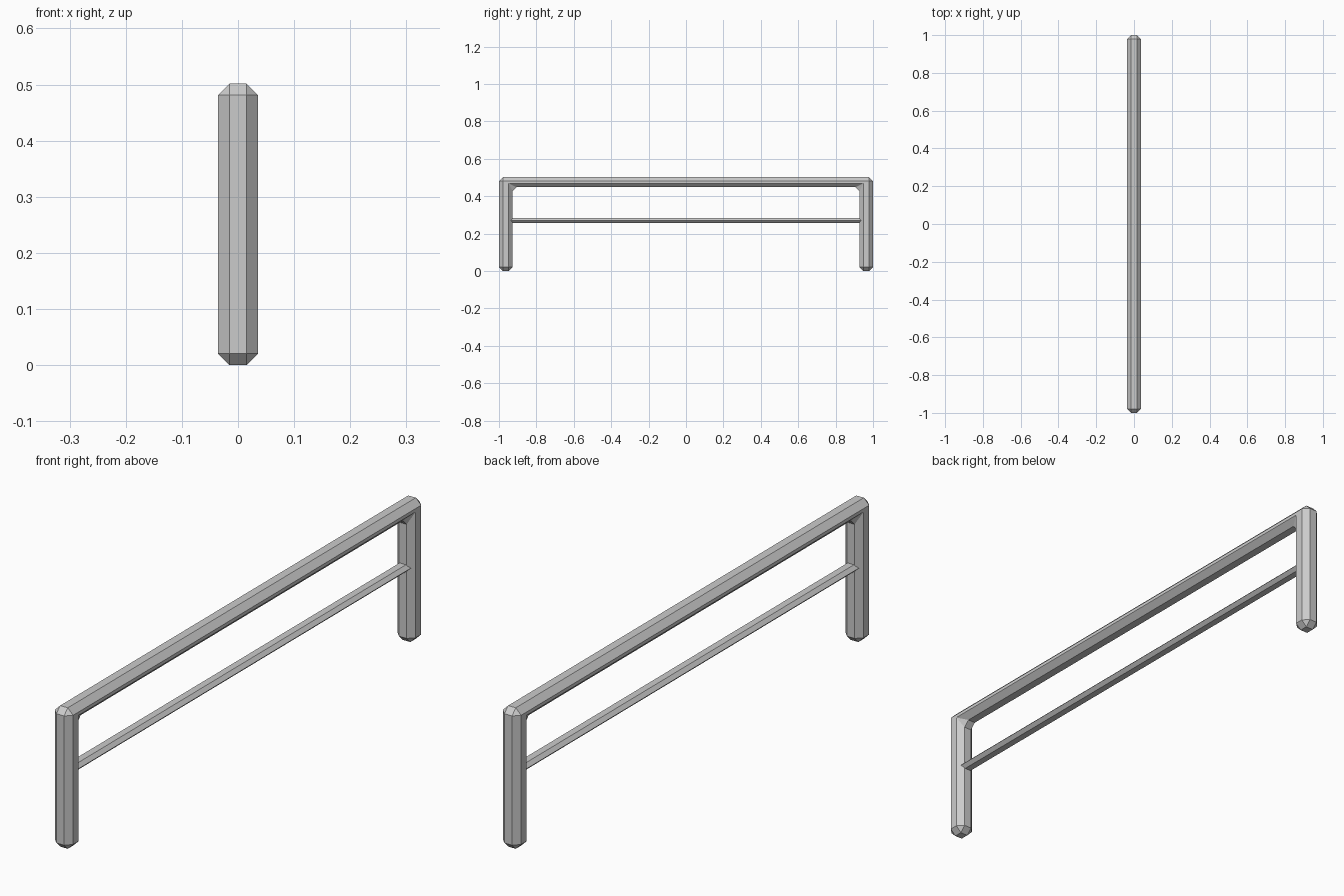
import bpy, bmesh

if "Cube" in bpy.data.objects:
    bpy.data.objects.remove(bpy.data.objects["Cube"])


def prism(name, profile, half_width, bevel, edges=None):
    """Extrude a (y, z) outline along x and chamfer its edges."""
    bm = bmesh.new()
    face = bm.faces.new([bm.verts.new((-half_width, y, z)) for y, z in profile])
    new = bmesh.ops.extrude_face_region(bm, geom=[face])["geom"]
    for v in new:
        if isinstance(v, bmesh.types.BMVert):
            v.co.x = half_width
    bmesh.ops.recalc_face_normals(bm, faces=bm.faces)
    me = bpy.data.meshes.new(name)
    bm.to_mesh(me)
    bm.free()
    ob = bpy.data.objects.new(name, me)
    bpy.context.collection.objects.link(ob)
    mod = ob.modifiers.new("chamfer", "BEVEL")
    mod.width = bevel
    mod.segments = 1
    mod.limit_method = 'NONE'
    return ob


# U-shaped frame: two legs and the top bar in one chamfered piece
top, under, inner = 0.502, 0.448, 0.927
half_outline = [(1, 0), (1, top)]
prism("frame",
      [(-1, 0), (-inner, 0), (-inner, under), (inner, under),
       (inner, 0)] + half_outline + [(-1, top)],
      0.036, 0.021)

# Flat cross rail, chamfered to a hexagonal section, ends sunk into the legs
hx, hz, mid = 0.025, 0.0125, 0.27
bm = bmesh.new()
section = [(-hx, 0), (-hx / 2, -hz), (hx / 2, -hz), (hx, 0), (hx / 2, hz), (-hx / 2, hz)]
cap = bm.faces.new([bm.verts.new((x, -0.95, mid + z)) for x, z in section])
ext = bmesh.ops.extrude_face_region(bm, geom=[cap])["geom"]
bmesh.ops.translate(bm, vec=(0, 1.9, 0),
                    verts=[g for g in ext if isinstance(g, bmesh.types.BMVert)])
bmesh.ops.recalc_face_normals(bm, faces=bm.faces)
me = bpy.data.meshes.new("cross_rail")
bm.to_mesh(me)
bm.free()
bpy.context.collection.objects.link(bpy.data.objects.new("cross_rail", me))
